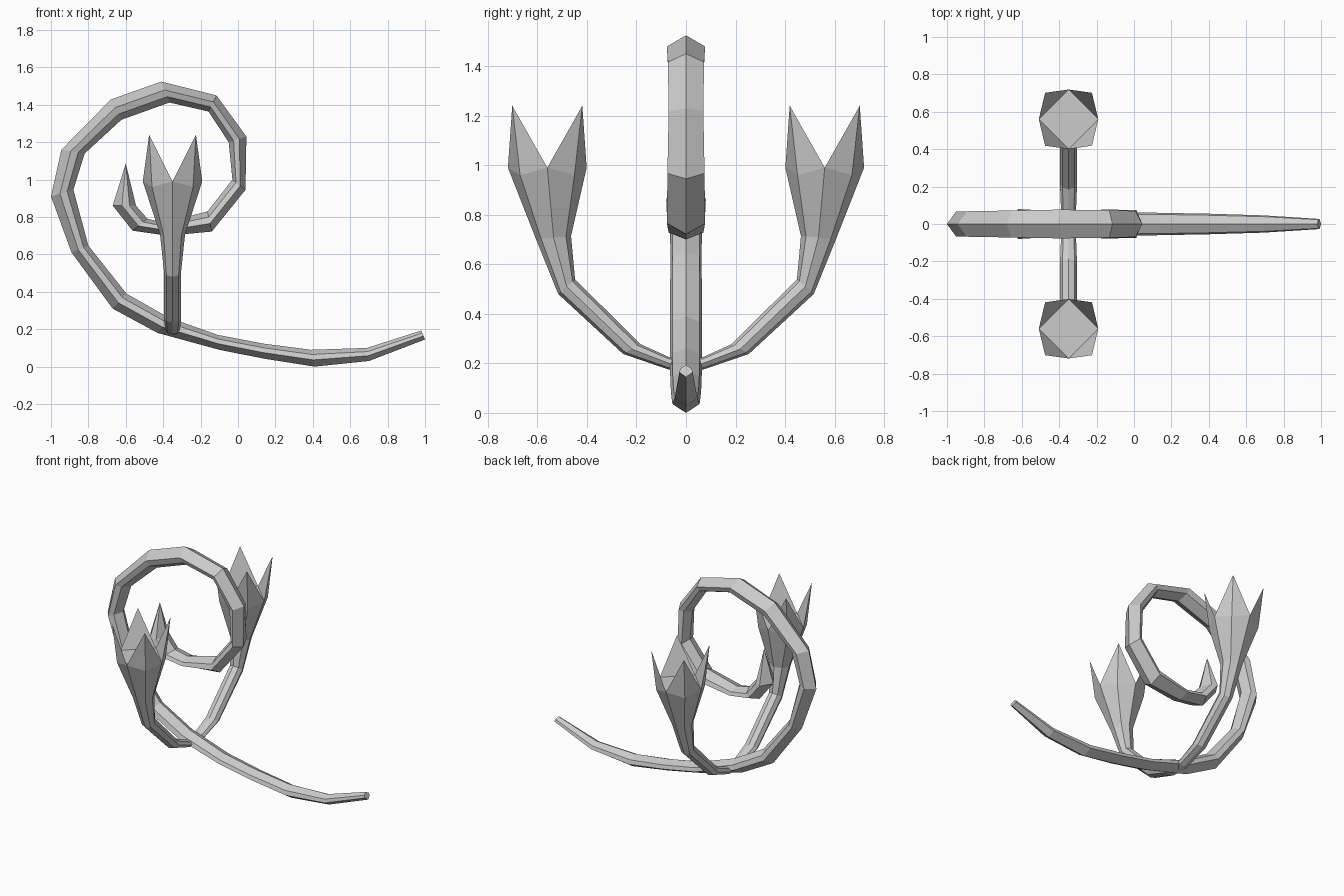
import bpy, bmesh, math
from mathutils import Vector

if "Cube" in bpy.data.objects:
    bpy.data.objects.remove(bpy.data.objects["Cube"])


def finish(name, bm):
    bmesh.ops.recalc_face_normals(bm, faces=bm.faces)
    me = bpy.data.meshes.new(name)
    bm.to_mesh(me)
    bm.free()
    ob = bpy.data.objects.new(name, me)
    bpy.context.collection.objects.link(ob)
    return ob


def loft(bm, rings):
    """Skin consecutive rings with quads and return the rings of vertices."""
    vs = [[bm.verts.new(p) for p in r] for r in rings]
    for a, b in zip(vs, vs[1:]):
        n = len(a)
        for i in range(n):
            j = (i + 1) % n
            bm.faces.new((a[i], a[j], b[j], b[i]))
    return vs


# Curling vine: outer x, z, inner x, z, half width
vine = [
    (1.0, .145, .98, .193, .027), (.70, .03, .69, .10, .046),
    (.41, 0, .39, .09, .055), (.136, .043, .136, .123, .06),
    (-.10, .09, -.11, .17, .063), (-.43, .18, -.37, .262, .065),
    (-.67, .31, -.596, .39, .065), (-.89, .61, -.80, .647, .063),
    (-1.0, .91, -.88, .946, .066), (-.944, 1.16, -.82, 1.139, .068),
    (-.68, 1.428, -.623, 1.32, .072), (-.41, 1.524, -.366, 1.412, .077),
    (-.115, 1.45, -.158, 1.364, .073), (.045, 1.23, -.05, 1.20, .07),
    (.04, .945, -.03, 1.0, .075), (-.14, .722, -.163, .83, .077),
    (-.377, .70, -.39, .77, .07), (-.564, .727, -.484, .79, .075),
    (-.67, .861, -.545, .86, .08),
]
section = [(0, 0), (.4, 1), (.72, .85), (1, 0), (.72, -.85), (.4, -1)]
rings = []
for ox, oz, ix, iz, w in vine:
    rings.append([(ox + (ix - ox) * t, w * s, oz + (iz - oz) * t) for t, s in section])
bm = bmesh.new()
vs = loft(bm, rings)
bm.faces.new(vs[0])
tip = bm.verts.new((-.60, 0, 1.086))
for i in range(6):
    bm.faces.new((vs[-1][i], vs[-1][(i + 1) % 6], tip))
finish("curling_vine", bm)

# Side stem with bud: outer y, z, inner y, z, half width
CX, CY = -.35, .56
stem = [
    (.02, .17, .02, .215, .035), (.07, .175, .07, .226, .04),
    (.254, .238, .185, .278, .046), (.516, .48, .448, .54, .046),
    (.605, .70, .464, .714, .067),
]
rings = []
for oy, oz, iy, iz, w in stem:
    o, i = Vector((CX, oy, oz)), Vector((CX, iy, iz))
    rings.append([(o + i) / 2 + (o - i) / 2 * math.cos(k * math.pi / 4)
                  + Vector((w * math.sin(k * math.pi / 4), 0, 0)) for k in range(8)])
# Bud rim: notches on the axes, petal bases on the diagonals
rim = []
for k in range(8):
    a = k * math.pi / 4
    r, z = (.155, .96) if k % 2 else (.159, .99)
    rim.append((CX + r * math.sin(a), CY + r * math.cos(a), z))
rings.append(rim)
bm = bmesh.new()
vs = loft(bm, rings)
bm.faces.new(vs[0])
top = vs[-1]
# Four pointed petals around a flat centre
for k in (1, 3, 5, 7):
    a = k * math.pi / 4
    p = bm.verts.new((CX + .177 * math.sin(a), CY + .2 * math.cos(a), 1.24))
    l, m, n = top[k - 1], top[k], top[(k + 1) % 8]
    bm.faces.new((l, m, p))
    bm.faces.new((m, n, p))
    bm.faces.new((n, l, p))
bm.faces.new([top[k] for k in (0, 2, 4, 6)])
bud = finish("stem_with_bud", bm)

# Mirror to the front side
pivot = bpy.data.objects.new("mirror_pivot", None)
bpy.context.collection.objects.link(pivot)
pivot.hide_render = True
mod = bud.modifiers.new("Mirror", 'MIRROR')
mod.use_axis = (False, True, False)
mod.use_mirror_merge = False
mod.mirror_object = pivot
